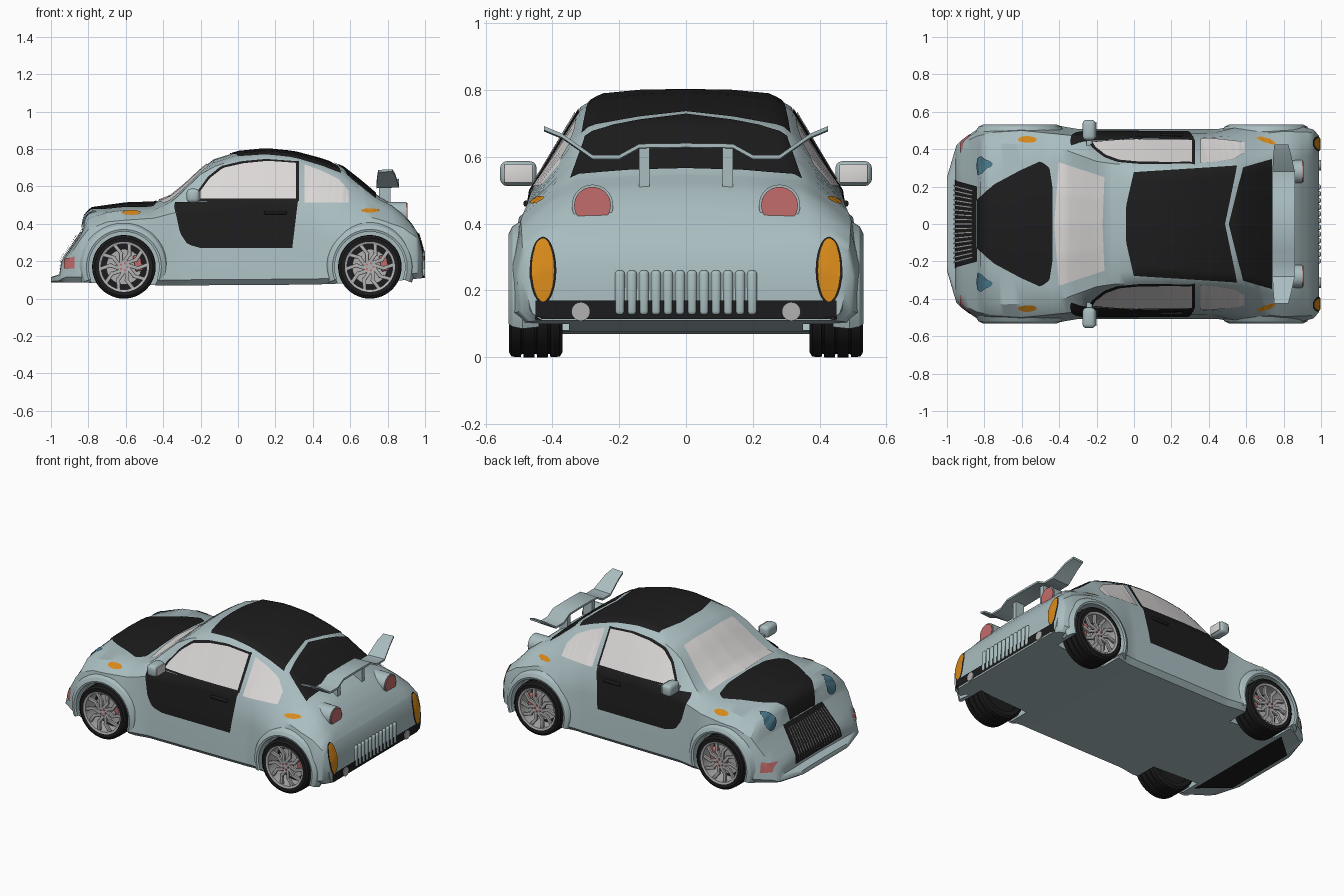
import bpy, bmesh, math
from mathutils import Vector, Matrix
from mathutils.bvhtree import BVHTree

if "Cube" in bpy.data.objects:
    bpy.data.objects.remove(bpy.data.objects["Cube"])


def mat(name, *rgb):
    m = bpy.data.materials.new(name)
    m.diffuse_color = (*rgb, 1)
    m.use_nodes = True
    m.node_tree.nodes["Principled BSDF"].inputs["Base Color"].default_value = m.diffuse_color
    return m


PAINT = mat("paint", .40, .51, .53)
BLACK = mat("black", .012, .012, .013)
GLASS = mat("glass", .72, .69, .69)
RED = mat("red", .55, .15, .15)
ORANGE = mat("orange", .68, .25, .01)
BLUE = mat("blue", .07, .19, .26)
SILVER = mat("silver", .45, .44, .44)


def finish(name, bm, m, mirror=False):
    me = bpy.data.meshes.new(name)
    bm.to_mesh(me)
    bm.free()
    ob = bpy.data.objects.new(name, me)
    bpy.context.collection.objects.link(ob)
    me.materials.append(m)
    if mirror:
        ob.modifiers.new("mirror", "MIRROR").use_axis = (False, True, False)
    return ob


def box(bm, c, size, rot=Matrix(), bevel=0):
    M = Matrix.Translation(c) @ rot @ Matrix.Diagonal((*size, 1))
    vs = bmesh.ops.create_cube(bm, size=1, matrix=M)["verts"]
    if bevel:
        es = list({e for v in vs for e in v.link_edges})
        bmesh.ops.bevel(bm, geom=es, offset=bevel, segments=3, profile=.5, affect="EDGES")


def cyl(bm, c, r, depth, axis, n=32):
    R = Matrix.Rotation(math.pi / 2, 4, {"x": "Y", "y": "X"}[axis])
    bmesh.ops.create_cone(bm, cap_ends=True, segments=n, radius1=r, radius2=r, depth=depth,
                          matrix=Matrix.Translation(c) @ R)


def lathe(bm, prof, cx, cz, a0=0, a1=2 * math.pi, n=48):
    """Sweep a closed (radius, y) profile about an axis along y."""
    full = a1 - a0 > 6.28
    rings = []
    for i in range(n if full else n + 1):
        a = a0 + (a1 - a0) * i / n
        rings.append([bm.verts.new((cx + r * math.cos(a), y, cz + r * math.sin(a))) for r, y in prof])
    k = len(prof)
    for i in range(n):
        A, B = rings[i], rings[(i + 1) % len(rings)]
        for j in range(k):
            bm.faces.new((A[j], A[(j + 1) % k], B[(j + 1) % k], B[j]))
    if not full:
        bm.faces.new(rings[0])
        bm.faces.new(rings[-1])
    bmesh.ops.recalc_face_normals(bm, faces=bm.faces)


# ---- body shell: cross-sections driven by curves along the length ----
C = dict(
    zt=[(-1, .115), (-.955, .13), (-.945, .2), (-.835, .36), (-.82, .45), (-.78, .485), (-.6, .51), (-.45, .515),
        (-.36, .55), (-.28, .615), (-.2, .69), (-.13, .745), (0, .785), (.15, .8), (.3, .785), (.45, .745),
        (.56, .705), (.65, .635), (.75, .55), (.82, .51), (.88, .46), (.93, .4), (.965, .345), (.985, .27), (.99, .2)],
    d6=[(-1, .001), (-.83, .008), (-.7, .025), (-.4, .03), (-.15, .02), (.15, .012), (.5, .02), (.7, .02),
        (.95, .004), (1, .001)],
    w6=[(-1, .15), (-.95, .25), (-.82, .22), (-.6, .31), (-.43, .34), (-.3, .3), (-.15, .26), (.15, .25), (.5, .28),
        (.6, .29), (.75, .33), (.9, .36), (.99, .36)],
    w5=[(-1, .22), (-.945, .37), (-.84, .4), (-.7, .43), (-.45, .42), (-.35, .39), (-.2, .335), (-.1, .32),
        (.15, .315), (.45, .32), (.56, .335), (.65, .36), (.75, .385), (.85, .42), (.95, .44), (.99, .42)],
    z5=[(-1, .112), (-.955, .126), (-.945, .18), (-.9, .25), (-.84, .34), (-.8, .43), (-.7, .46), (-.6, .475),
        (-.45, .475), (-.35, .52), (-.2, .665), (-.1, .72), (.15, .75), (.3, .738), (.45, .695), (.56, .645),
        (.65, .565), (.75, .5), (.85, .45), (.95, .367), (.965, .335), (.985, .263), (.99, .195)],
    w4=[(-1, .24), (-.945, .4), (-.9, .44), (-.84, .47), (-.75, .49), (-.6, .5), (-.45, .485), (-.3, .47),
        (.35, .46), (.6, .475), (.8, .495), (.95, .49), (.985, .465), (.99, .45)],
    z4=[(-1, .108), (-.955, .122), (-.945, .15), (-.9, .23), (-.84, .32), (-.8, .37), (-.7, .41), (-.6, .42),
        (-.45, .43), (-.3, .47), (0, .5), (.4, .5), (.6, .46), (.75, .425), (.88, .38), (.95, .33), (.965, .31),
        (.985, .24), (.99, .18)],
    w3=[(-1, .245), (-.95, .41), (-.9, .455), (-.84, .495), (-.75, .52), (-.5, .52), (-.36, .49), (.42, .485),
        (.52, .51), (.62, .525), (.9, .52), (.96, .505), (.99, .47)],
    w2=[(-1, .25), (-.95, .42), (-.92, .45), (-.84, .505), (-.78, .525), (-.4, .525), (-.3, .508), (.45, .508),
        (.55, .525), (.9, .525), (.96, .5), (.99, .46)],
    zb=[(-1, .085), (-.8, .085), (-.4, .07), (.4, .075), (.8, .09), (.99, .11)])


def at(key, x):
    pts = C[key]
    for (a, p), (b, q) in zip(pts, pts[1:]):
        if x <= b:
            return p + (q - p) * (x - a) / (b - a)
    return pts[-1][1]


def section(x):
    g = {k: at(k, x) for k in C}
    zb, z4, zt = g["zb"], g["z4"], g["zt"]
    z2 = zb + min(.03, .3 * (z4 - zb))
    half = [(g["w2"] - .03, zb), (g["w2"], z2), (g["w3"], z2 + .6 * (z4 - z2)), (g["w4"], z4), (g["w5"], g["z5"]),
            (g["w6"], zt - g["d6"]), (g["w6"] * .5, zt - .25 * g["d6"])]
    return [(x, y, z) for y, z in half + [(0, zt)] + [(-y, z) for y, z in half[::-1]] + [(0, zb)]]


xs = sorted({round(p[0], 3) for k in ("zt", "z4", "w3") for p in C[k]} | {round(-.96 + .04 * i, 3) for i in range(49)})
bm = bmesh.new()
rings = [[bm.verts.new(p) for p in section(x)] for x in xs]
n = len(rings[0])
for A, B in zip(rings, rings[1:]):
    for j in range(n):
        bm.faces.new((A[j], A[(j + 1) % n], B[(j + 1) % n], B[j]))
bm.faces.new(rings[0])
bm.faces.new(rings[-1])
bmesh.ops.recalc_face_normals(bm, faces=bm.faces)
bvh = BVHTree.FromBMesh(bm)
body = finish("body_shell", bm, PAINT)

# wheel wells
AXLES = {"front": -.61, "rear": .705}
bm = bmesh.new()
for cx in AXLES.values():
    for s in (1, -1):
        cyl(bm, (cx, s * .5, .17), .193, .3, "y", 48)
cutter = finish("wheel_well_cutter", bm, BLACK)
cutter.hide_render = True
mod = body.modifiers.new("wells", "BOOLEAN")
mod.operation, mod.object, mod.solver = "DIFFERENCE", cutter, "EXACT"
bpy.context.view_layer.objects.active = body
bpy.ops.object.modifier_apply(modifier="wells")
bpy.data.objects.remove(cutter)


# ---- surface panels: ruled outlines projected onto the shell ----
def along(pts, t):
    pts = [Vector(p) for p in pts]
    ls = [(b - a).length for a, b in zip(pts, pts[1:])]
    d = t * sum(ls)
    for a, b, l in zip(pts, pts[1:], ls):
        if d <= l + 1e-7:
            return a.lerp(b, min(d / l, 1))
        d -= l
    return pts[-1]


def panel(name, low, high, d, m, off=.005, mirror=False, nu=30, nv=12):
    """d is the ray direction: +x, -x, -y, -z or +z; outlines use the other two axes."""
    d = Vector(d)
    ax = max(range(3), key=lambda i: abs(d[i]))
    bm = bmesh.new()
    G = []
    for i in range(nu + 1):
        a, b = along(low, i / nu), along(high, i / nu)
        row = []
        for j in range(nv + 1):
            uv = list(a.lerp(b, j / nv))
            uv.insert(ax, 0)
            o = Vector(uv) - d * 2
            hit, nor, _, _ = bvh.ray_cast(o, d)
            if hit is None:
                hit, nor, _, _ = bvh.find_nearest(Vector(uv) - d * .5)
            row.append(bm.verts.new(hit + nor * off))
        G.append(row)
    for A, B in zip(G, G[1:]):
        for j in range(nv):
            bm.faces.new((A[j], B[j], B[j + 1], A[j + 1]))
    bm.normal_update()
    if sum(f.normal.dot(d) for f in bm.faces) > 0:
        bmesh.ops.reverse_faces(bm, faces=bm.faces)
    return finish(name, bm, m, mirror)


def oval(cu, cv, ru, rv):
    arc = [(math.cos(math.pi * i / 12), math.sin(math.pi * i / 12)) for i in range(13)]
    return [(cu - c * ru, cv - s * rv) for c, s in arc], [(cu - c * ru, cv + s * rv) for c, s in arc]


def flip(pts):
    return [(u, -v) for u, v in pts]


SIDE, DOWN, UP, AFT, FORE = (0, -1, 0), (0, 0, -1), (0, 0, 1), (1, 0, 0), (-1, 0, 0)
panel("door", [(-.34, .49), (-.31, .35), (-.27, .29), (-.2, .27), (.29, .27)],
      [(-.335, .512), (-.1, .52), (.32, .52)], SIDE, BLACK, mirror=True)
panel("side_window_frame", [(-.24, .52), (.325, .52)], [(-.225, .56), (-.16, .65), (-.09, .707), (.02, .733),
      (.15, .745), (.325, .732)], SIDE, BLACK, .004, True)
panel("side_window", [(-.22, .53), (.31, .53)], [(-.205, .565), (-.15, .64), (-.08, .695), (.03, .72), (.16, .733),
      (.31, .722)], SIDE, GLASS, .008, True)
panel("quarter_window", [(.355, .51), (.59, .51)], [(.355, .715), (.45, .68), (.54, .635), (.59, .575)],
      SIDE, GLASS, mirror=True)
panel("windscreen", [(-.40, -.33), (-.425, 0), (-.40, .33)], [(-.155, -.25), (-.165, 0), (-.155, .25)], DOWN, GLASS)
panel("roof_panel", [(0, -.275), (-.04, -.1), (-.04, .1), (0, .275)], [(.55, -.31), (.485, 0), (.55, .31)], DOWN, BLACK)
panel("rear_window", [(.58, -.3), (.505, 0), (.58, .3)], [(.735, -.345), (.735, .345)], DOWN, BLACK)
edge = [(-.835, -.13), (-.75, -.21), (-.6, -.29), (-.5, -.335), (-.45, -.3), (-.435, -.2)]
panel("bonnet_panel", edge, flip(edge), DOWN, BLACK)
panel("grille", [(-.24, .145), (.24, .145)], [(-.2, .355), (.2, .355)], AFT, BLACK)
for i in range(17):
    y = (i - 8) * .026
    panel(f"grille_bar_{i}", [(y - .005, .16), (y + .005, .16)], [(y * .85 - .005, .33), (y * .85 + .005, .33)],
          AFT, SILVER, .014, nu=1, nv=5)
panel("front_undertray", [(-.97, -.25), (-.97, .25)], [(-.8, -.4), (-.8, .4)], UP, BLACK)
panel("headlight", *oval(.31, .41, .05, .05), AFT, BLUE, .008, True)
panel("front_marker", [(-.925, .16), (-.87, .16)], [(-.925, .21), (-.87, .225)], SIDE, RED, mirror=True)
panel("front_indicator", *oval(-.57, .457, .05, .013), SIDE, ORANGE, mirror=True)
panel("rear_indicator", *oval(.705, .468, .05, .011), SIDE, ORANGE, mirror=True)
panel("rear_lamp_rim", *oval(.428, .26, .04, .1), FORE, BLACK, .003, True)
panel("rear_lamp", *oval(.428, .26, .034, .094), FORE, ORANGE, .008, True)
panel("rear_valance", [(-.45, .115), (.45, .115)], [(-.45, .17), (.45, .17)], FORE, BLACK)

# rear slats, exhausts and round tail lights
bm = bmesh.new()
for i in range(12):
    box(bm, (.985, (i - 5.5) * .036, .193), (.03, .03, .135), bevel=.012)
finish("rear_slats", bm, PAINT)
bm = bmesh.new()
cyl(bm, (.965, .315, .137), .028, .07, "x")
finish("exhaust", bm, SILVER, True)
bm = bmesh.new()
cyl(bm, (.84, .28, .455), .062, .12, "x")
finish("tail_light_pod", bm, PAINT, True)
bm = bmesh.new()
cyl(bm, (.9, .28, .455), .055, .012, "x")
finish("tail_light", bm, RED, True)

# rear wing: folded blade, tapered at the tips, on two stands
bm = bmesh.new()
blade = [(0, .637, .74, .86), (.14, .635, .74, .86), (.2, .602, .74, .86), (.28, .602, .74, .86),
         (.37, .665, .745, .84), (.425, .688, .75, .825)]
R = [[bm.verts.new(p) for p in ((a, y, z), (b, y, z + .004), (b, y, z - .008), (a, y, z - .012))]
     for y, z, a, b in blade]
for A, B in zip(R, R[1:]):
    for j in range(4):
        bm.faces.new((A[j], A[(j + 1) % 4], B[(j + 1) % 4], B[j]))
bm.faces.new(R[-1])
box(bm, (.785, .125, .565), (.06, .03, .13))
bmesh.ops.recalc_face_normals(bm, faces=bm.faces)
finish("rear_wing", bm, PAINT, True)

# door mirrors, handles and wipers
bm = bmesh.new()
box(bm, (-.24, .502, .55), (.07, .11, .075), bevel=.022)
box(bm, (-.24, .45, .53), (.03, .06, .02))
finish("door_mirror", bm, PAINT, True)
bm = bmesh.new()
box(bm, (-.204, .502, .55), (.006, .085, .055), bevel=.002)
finish("mirror_glass", bm, GLASS, True)
bm = bmesh.new()
box(bm, (.2, .478, .46), (.12, .016, .018), bevel=.005)
finish("door_handle", bm, BLACK, True)

# wheels and arches
TIRE = [(.128, .372), (.155, .37), (.168, .378)]
for k in range(1, 4):
    y = .37 + .04 * k
    TIRE += [(.17, y - .004), (.16, y - .003), (.16, y + .003), (.17, y + .004)]
TIRE += [(.168, .522), (.155, .53), (.128, .528)]
for label, cx in AXLES.items():
    bm = bmesh.new()
    lathe(bm, TIRE, cx, .17)
    cyl(bm, (cx, .41, .17), .128, .03, "y")
    finish(label + "_tyre", bm, BLACK, True)
    bm = bmesh.new()
    lathe(bm, [(.122, .42), (.13, .42), (.134, .53), (.122, .526)], cx, .17)
    for k in range(10):
        T = Matrix.Rotation(k * math.pi / 5, 4, "Y")
        for r, tilt, ln in ((.05, .3, .06), (.095, -.35, .066)):
            c = Vector((cx, .512, .17)) + T.to_3x3() @ Vector((r, 0, 0))
            box(bm, c, (ln, .016, .02), T @ Matrix.Rotation(tilt, 4, "Y"), .003)
    cyl(bm, (cx, .445, .17), .095, .012, "y")
    cyl(bm, (cx, .5, .17), .034, .04, "y", 20)
    finish(label + "_rim", bm, SILVER, True)
    bm = bmesh.new()
    box(bm, (cx + .075, .468, .19), (.04, .03, .085), Matrix.Rotation(-.2, 4, "Y"), .006)
    for k in range(5):
        a = k * math.tau / 5
        cyl(bm, (cx + .02 * math.cos(a), .52, .17 + .02 * math.sin(a)), .006, .012, "y", 8)
    finish(label + "_brake_caliper", bm, RED, True)
    bm = bmesh.new()
    lathe(bm, [(.188, .44), (.188, .527), (.2, .531), (.222, .52), (.24, .49), (.225, .44)], cx, .17, -.36, math.pi + .36)
    finish(label + "_wheel_arch", bm, PAINT, True)

bpy.ops.object.select_all(action="SELECT")
bpy.ops.object.shade_smooth_by_angle(angle=math.radians(32))
